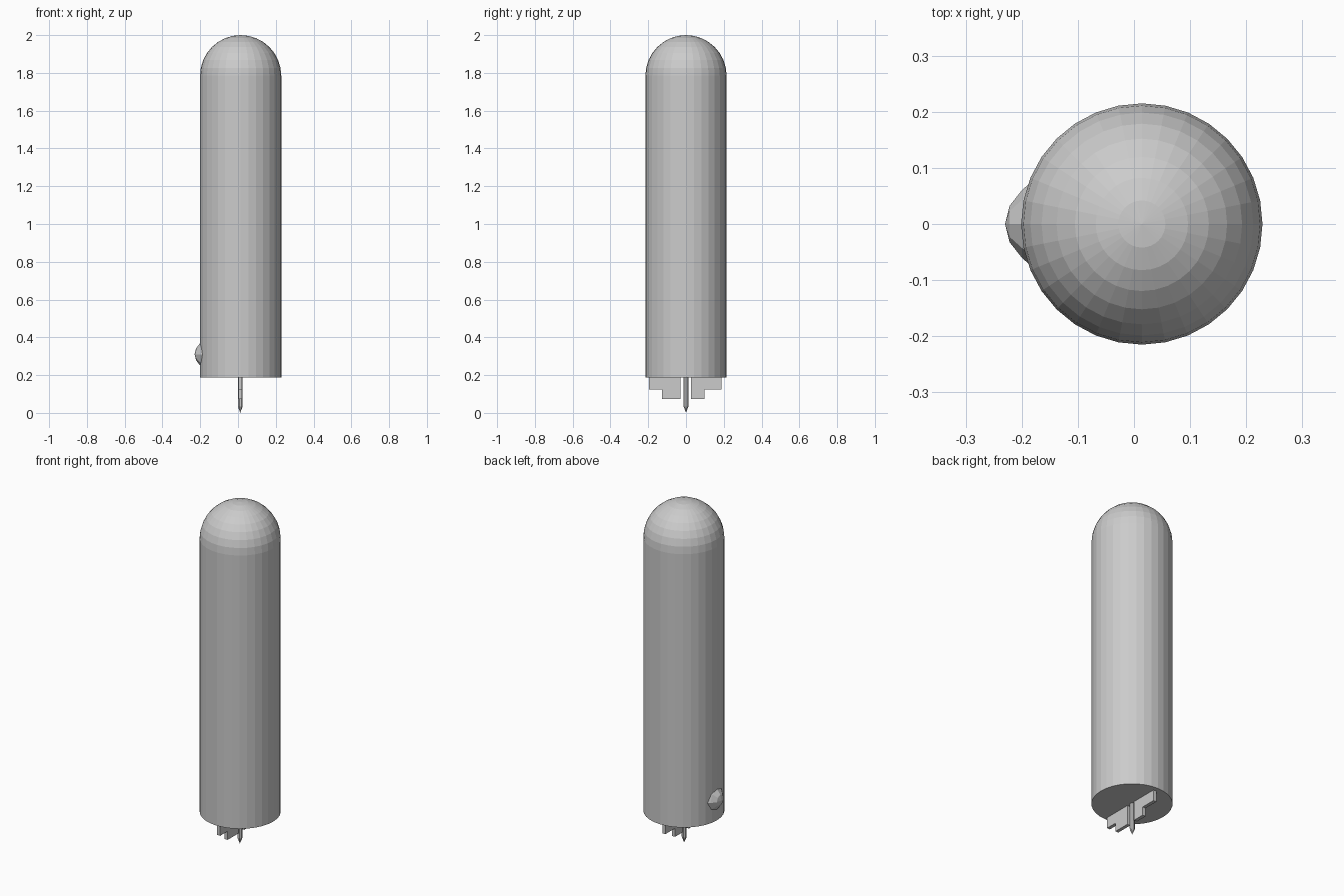
import bpy, bmesh, math
from mathutils import Vector

if "Cube" in bpy.data.objects:
    bpy.data.objects.remove(bpy.data.objects["Cube"])

CX = 0.014  # shared axis of body and pin


def make(name, bm):
    bmesh.ops.recalc_face_normals(bm, faces=bm.faces)
    mesh = bpy.data.meshes.new(name)
    bm.to_mesh(mesh)
    bm.free()
    obj = bpy.data.objects.new(name, mesh)
    bpy.context.collection.objects.link(obj)
    return obj


def lathe(name, profile, sides, origin, axis="Z", phase=0.0):
    """Revolve (radius, height) points; radius 0 closes an end in a point."""
    bm = bmesh.new()

    def place(r, h, a):
        u, v = r * math.cos(a), r * math.sin(a)
        return Vector(origin) + Vector((u, v, h) if axis == "Z" else (h, u, v))

    rings = []
    for r, h in profile:
        n = 1 if r == 0 else sides
        rings.append([bm.verts.new(place(r, h, phase + math.tau * i / sides)) for i in range(n)])
    for lo, hi in zip(rings, rings[1:]):
        for i in range(sides):
            j = (i + 1) % sides
            quad = [lo[i % len(lo)], lo[j % len(lo)], hi[j % len(hi)], hi[i % len(hi)]]
            bm.faces.new(list(dict.fromkeys(quad)))
    for end in (rings[0], rings[-1]):
        if len(end) > 2:
            bm.faces.new(end)
    return make(name, bm)


def plate(name, outline, x, thickness):
    """Extrude a (y, z) outline along x."""
    bm = bmesh.new()
    face = bm.faces.new([bm.verts.new((x - thickness / 2, y, z)) for y, z in outline])
    ext = bmesh.ops.extrude_face_region(bm, geom=[face])
    moved = [g for g in ext["geom"] if isinstance(g, bmesh.types.BMVert)]
    bmesh.ops.translate(bm, verts=moved, vec=(thickness, 0, 0))
    return make(name, bm)


# Round-topped cylindrical body
R, DOME = 0.215, 1.785
profile = [(R, 0.187)]
for k in range(8):
    t = math.radians(11.25 * k)
    profile.append((R * math.cos(t), DOME + R * math.sin(t)))
profile.append((0, DOME + R))
lathe("body", profile, 32, (CX, 0, 0))

# Faceted button low on the left side
lathe("button", [(0.082, 0.06), (0.078, 0.05), (0.06, 0.03), (0.032, 0.008), (0, 0)],
      8, (-0.23, 0, 0.31), axis="X")

# Pointed centre pin
lathe("centre_pin", [(0, 0.0), (0.014, 0.035), (0.014, 0.2)], 8, (0.012, 0, 0),
      phase=math.pi / 8)

# Stepped key plates on both sides of the pin
for name, sign, inner, step, outer in (("key_plate_a", -1, 0.029, 0.127, 0.196),
                                       ("key_plate_b", 1, 0.027, 0.098, 0.187)):
    pts = [(inner, 0.195), (inner, 0.073), (step, 0.073), (step, 0.123),
           (outer, 0.123), (outer, 0.195)]
    plate(name, [(sign * y, z) for y, z in pts], 0.012, 0.02)
